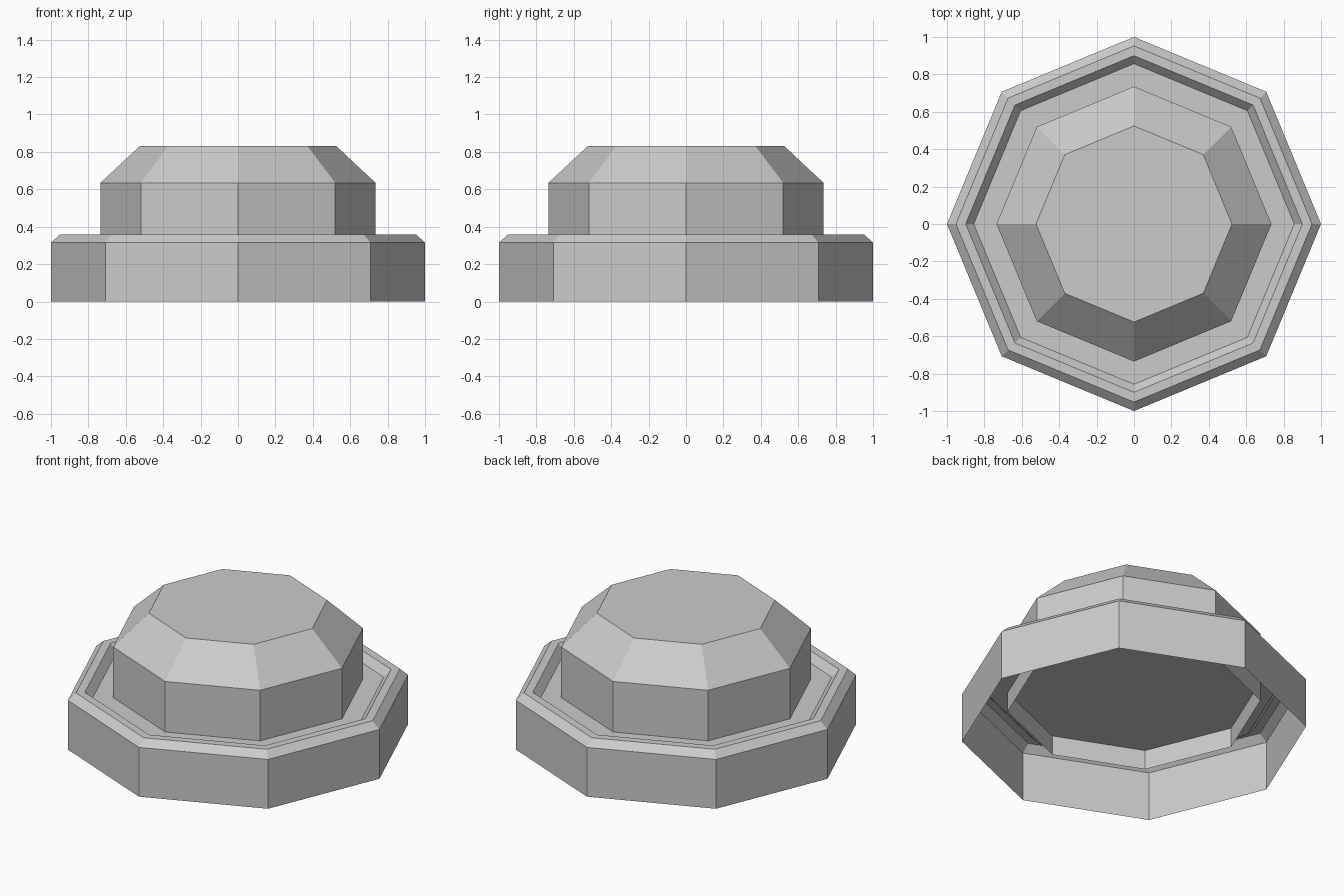
import bpy
import bmesh
from math import cos, sin, pi

SIDES = 8

cube = bpy.data.objects.get("Cube")
if cube:
    bpy.data.objects.remove(cube, do_unlink=True)

# One plain grey for the whole model
grey = bpy.data.materials.new("light_grey")
grey.use_nodes = True
colour = (0.6, 0.6, 0.6, 1.0)
grey.diffuse_color = colour
grey.node_tree.nodes["Principled BSDF"].inputs["Base Color"].default_value = colour


def octagon_shell(name, profile):
    """Sweep (radius, height) points round eight sides and cap the last ring."""
    bm = bmesh.new()
    rings = [[bm.verts.new((r * cos(2 * pi * i / SIDES),
                            r * sin(2 * pi * i / SIDES), z))
              for i in range(SIDES)] for r, z in profile]
    for low, high in zip(rings, rings[1:]):
        for i in range(SIDES):
            j = (i + 1) % SIDES
            bm.faces.new((low[i], low[j], high[j], high[i]))
    bm.faces.new(rings[-1])
    mesh = bpy.data.meshes.new(name)
    bm.to_mesh(mesh)
    bm.free()
    mesh.materials.append(grey)
    obj = bpy.data.objects.new(name, mesh)
    bpy.context.collection.objects.link(obj)
    return obj


# Base: open underneath, bevelled rim, sunken floor
octagon_shell("base", [(1.0, 0.0), (1.0, 0.315), (0.952, 0.358),
                       (0.9, 0.358), (0.857, 0.312)])

# Button: straight skirt passing through the floor, tapered top
octagon_shell("button", [(0.735, 0.187), (0.735, 0.635), (0.524, 0.832)])
